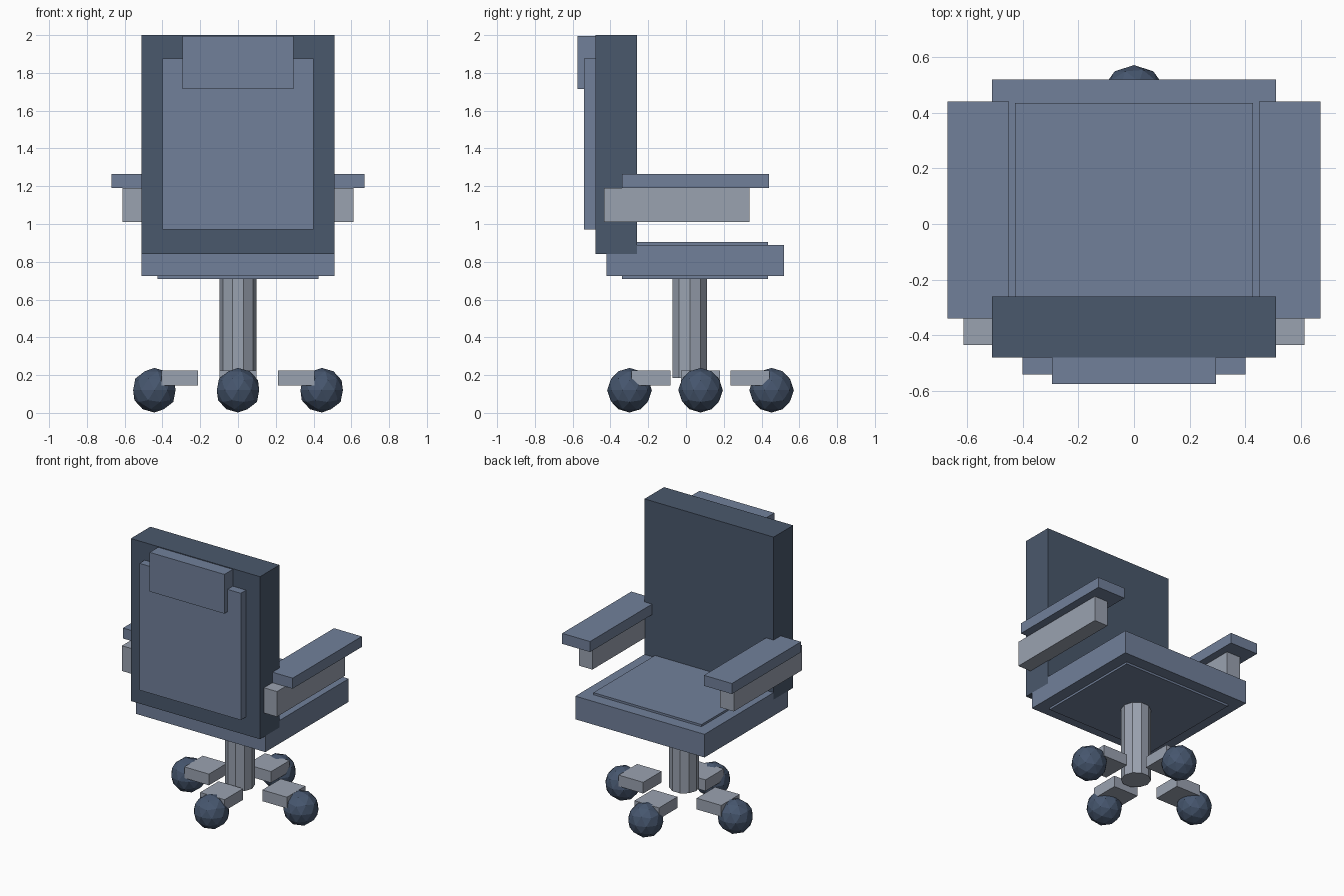
import bpy, bmesh, math
from mathutils import Matrix

if "Cube" in bpy.data.objects:
    bpy.data.objects.remove(bpy.data.objects["Cube"], do_unlink=True)


def material(name, rgb):
    lin = [((c / 255 + 0.055) / 1.055) ** 2.4 for c in rgb]
    m = bpy.data.materials.new(name)
    m.use_nodes = True
    m.diffuse_color = (*lin, 1)
    m.node_tree.nodes["Principled BSDF"].inputs["Base Color"].default_value = (*lin, 1)
    return m


SLATE = material("slate upholstery", (113, 128, 154))
DARK = material("dark slate shell", (74, 88, 108))
METAL = material("grey metal", (154, 162, 176))
RUBBER = material("dark blue rubber", (70, 86, 110))


def finish(name, bm, mat):
    mesh = bpy.data.meshes.new(name)
    bm.to_mesh(mesh)
    bm.free()
    mesh.materials.append(mat)
    ob = bpy.data.objects.new(name, mesh)
    bpy.context.collection.objects.link(ob)
    return ob


def box(name, mat, x, y, z):
    """Box from its (min, max) extent on each axis."""
    bm = bmesh.new()
    centre = [(a + b) / 2 for a, b in (x, y, z)]
    size = [b - a for a, b in (x, y, z)]
    bmesh.ops.create_cube(bm, size=1, matrix=Matrix.LocRotScale(centre, None, size))
    return finish(name, bm, mat)


# Backrest with its panel and headrest
box("backrest", DARK, (-0.51, 0.51), (-0.48, -0.26), (0.84, 2.0))
box("back_panel", SLATE, (-0.40, 0.40), (-0.54, -0.47), (0.97, 1.875))
box("headrest", SLATE, (-0.295, 0.295), (-0.575, -0.47), (1.715, 1.995))

# Seat, with a core that shows slightly above and below it
box("seat", SLATE, (-0.51, 0.51), (-0.42, 0.52), (0.725, 0.89))
box("seat_core", SLATE, (-0.427, 0.427), (-0.34, 0.435), (0.71, 0.905))

# Armrests and their supports
for side, s in (("left", 1), ("right", -1)):
    box(side + "_armrest", SLATE, sorted((s * 0.45, s * 0.67)), (-0.34, 0.44), (1.19, 1.265))
    box(side + "_arm_support", METAL, sorted((s * 0.505, s * 0.612)), (-0.435, 0.335), (1.01, 1.19))

# Ten-sided column
bm = bmesh.new()
bmesh.ops.create_cone(bm, cap_ends=True, segments=10, radius1=0.097, radius2=0.097, depth=0.545,
                      matrix=Matrix.Translation((0, 0.02, 0.4575)) @ Matrix.Rotation(math.pi / 2, 4, "Z"))
finish("column", bm, METAL)

# Four feet and ball casters around the column
BASE_Y = 0.077
for name, dx, dy in (("left", 1, 0), ("right", -1, 0), ("front", 0, -1), ("back", 0, 1)):
    x, y = dx * 0.308, BASE_Y + dy * 0.262
    box(name + "_foot", METAL, (x - 0.097, x + 0.097), (y - 0.104, y + 0.104), (0.145, 0.225))
    bm = bmesh.new()
    bmesh.ops.create_icosphere(bm, subdivisions=2, radius=0.118,
                               matrix=Matrix.Translation((dx * 0.443, BASE_Y + dy * 0.376, 0.12)))
    finish(name + "_caster", bm, RUBBER)
